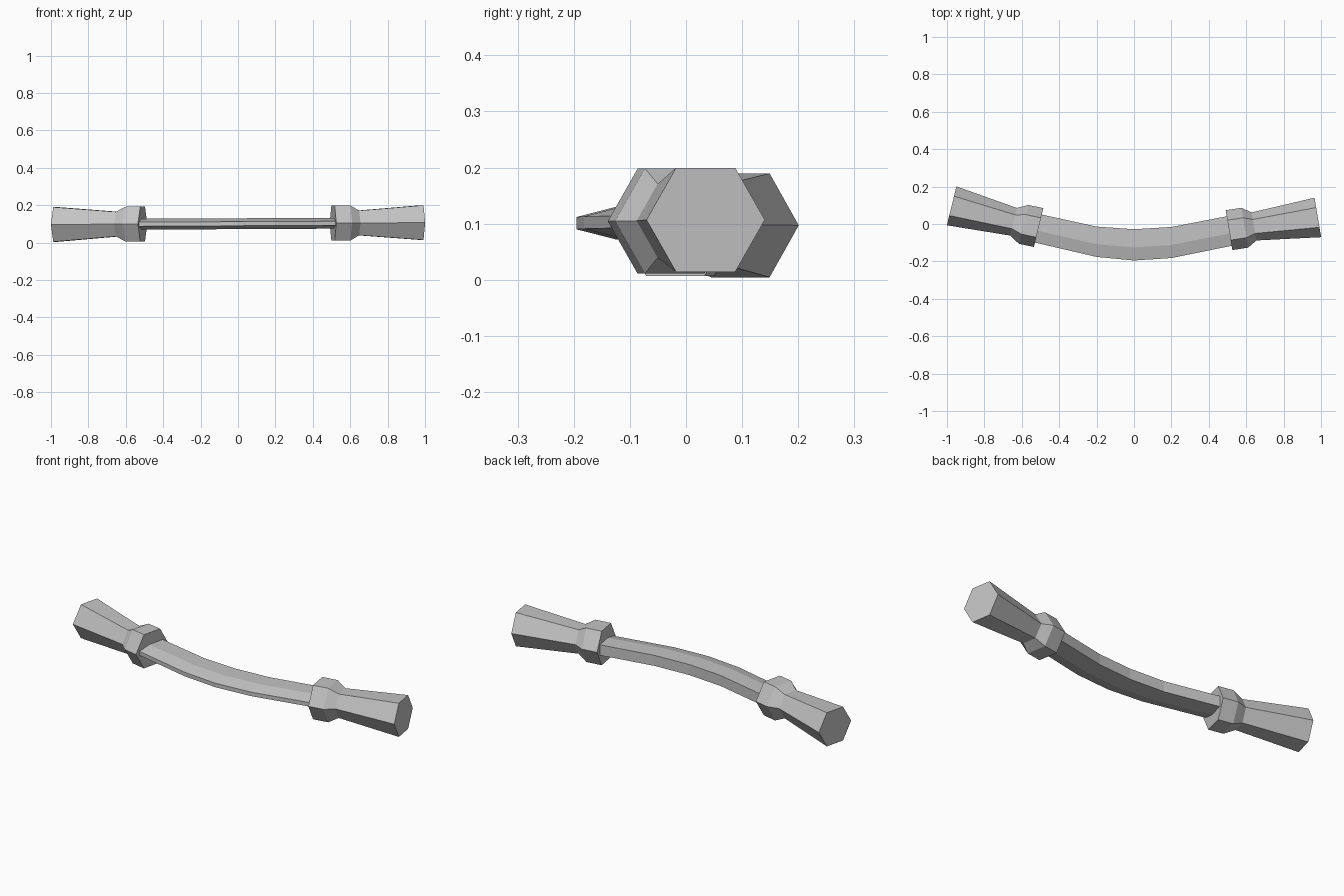
import bpy, bmesh
from math import cos, sin, tau
from mathutils import Vector

cube = bpy.data.objects.get("Cube")
if cube:
    bpy.data.objects.remove(cube, do_unlink=True)

grey = bpy.data.materials.new("plain_grey")
grey.use_nodes = True
colour = (0.55, 0.55, 0.55, 1)
grey.diffuse_color = colour
grey.node_tree.nodes["Principled BSDF"].inputs["Base Color"].default_value = colour


def axis_height(x):
    """The whole tool leans slightly along its length."""
    return 0.102 + 0.005 * x


def loft(name, rings):
    """Skin a closed, flat-shaded solid through rings of points."""
    bm = bmesh.new()
    loops = [[bm.verts.new(p) for p in ring] for ring in rings]
    n = len(loops[0])
    for a, b in zip(loops, loops[1:]):
        for i in range(n):
            j = (i + 1) % n
            bm.faces.new((a[i], a[j], b[j], b[i]))
    bm.faces.new(loops[0])
    bm.faces.new(loops[-1])
    bmesh.ops.recalc_face_normals(bm, faces=bm.faces)
    mesh = bpy.data.meshes.new(name)
    bm.to_mesh(mesh)
    bm.free()
    mesh.materials.append(grey)
    obj = bpy.data.objects.new(name, mesh)
    bpy.context.collection.objects.link(obj)
    return obj


def hexagon(x, y, radius, across):
    """Hexagonal ring whose corners point along the horizontal vector across."""
    centre = Vector((x, y, axis_height(x)))
    return [centre + radius * (across * cos(k * tau / 6) + Vector((0, 0, sin(k * tau / 6))))
            for k in range(6)]


# Handles and collars: (x, y, radius) stations from the blade outwards
grips = {
    "left": ((0.508, -0.033, 0.108), (0.592, -0.020, 0.108),
             (0.642, -0.013, 0.076), (0.983, 0.035, 0.107), Vector((-0.165, 0.986, 0))),
    "right": ((-0.510, -0.019, 0.107), (-0.590, -0.002, 0.107),
              (-0.644, 0.012, 0.076), (-0.975, 0.097, 0.107), Vector((0.237, 0.971, 0))),
}
for side, (inner, shoulder, neck, end, across) in grips.items():
    loft(side + "_collar", [hexagon(*s, across) for s in (inner, shoulder, neck)])
    loft(side + "_handle", [hexagon(*s, across) for s in (neck, end)])

# Bowed blade: each station gives the front edge and back edge
stations = [
    ((-0.535, -0.098), (-0.500, 0.052)),
    ((-0.200, -0.176), (-0.200, -0.014)),
    ((0.000, -0.195), (0.000, -0.028)),
    ((0.200, -0.182), (0.200, -0.016)),
    ((0.530, -0.115), (0.505, 0.043)),
]
# Section: fraction of the way from front to back, and height off the axis
section = [(0, -0.011), (0.42, -0.029), (1, -0.029), (1, 0.029), (0.42, 0.029), (0, 0.011)]
rings = []
for front, back in stations:
    f, b = Vector(front), Vector(back)
    ring = []
    for t, h in section:
        p = f.lerp(b, t)
        ring.append(Vector((p.x, p.y, axis_height(p.x) + h - 0.001)))
    rings.append(ring)
loft("blade", rings)
